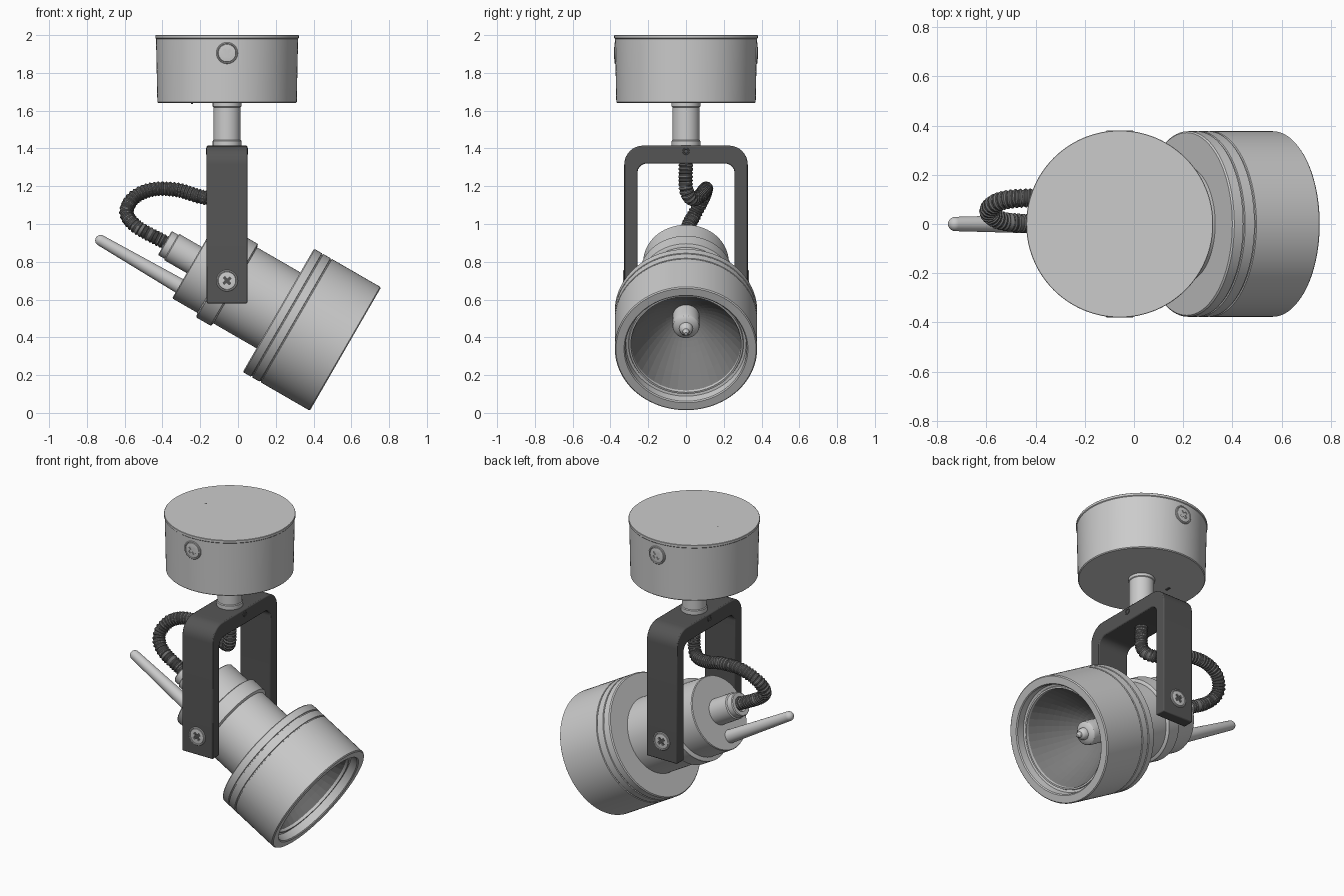
import bpy, bmesh, math
from mathutils import Matrix, Vector

if "Cube" in bpy.data.objects:
    bpy.data.objects.remove(bpy.data.objects["Cube"])

CX = -0.058                      # x of the hanging axis
I4 = Matrix.Identity(4)
LAMP = Matrix.Translation((CX, 0, 0.70)) @ Matrix.Rotation(math.radians(120), 4, 'Y')
STEM = Matrix.Translation((CX, 0, 0))


def material(name, v):
    m = bpy.data.materials.new(name)
    m.diffuse_color = (v, v, v, 1)
    m.use_nodes = True
    m.node_tree.nodes["Principled BSDF"].inputs["Base Color"].default_value = m.diffuse_color
    return m


DARK = material("dark_metal", 0.09)
HOSE = material("hose_grey", 0.16)
MIRROR = material("reflector_grey", 0.2)


def finish(name, bm, mat=I4, material=None, smooth=True, flip=False):
    bmesh.ops.remove_doubles(bm, verts=bm.verts, dist=1e-5)
    bmesh.ops.recalc_face_normals(bm, faces=bm.faces)
    if flip:
        bmesh.ops.reverse_faces(bm, faces=bm.faces)
    me = bpy.data.meshes.new(name)
    bm.to_mesh(me)
    bm.free()
    ob = bpy.data.objects.new(name, me)
    bpy.context.collection.objects.link(ob)
    ob.matrix_world = mat
    if material:
        me.materials.append(material)
    if smooth:
        smooth_parts.append(ob)
    return ob


smooth_parts = []


def lathe(name, profile, mat=I4, segs=72, **kw):
    """Revolve (radius, height) points about local z."""
    bm = bmesh.new()
    rings = []
    for r, h in profile:
        rings.append([bm.verts.new((r * math.cos(2 * math.pi * i / segs),
                                    r * math.sin(2 * math.pi * i / segs), h)) for i in range(segs)])
    for a, b in zip(rings, rings[1:]):
        for i in range(segs):
            j = (i + 1) % segs
            bm.faces.new((a[i], a[j], b[j], b[i]))
    return finish(name, bm, mat, **kw)


# Ceiling canopy with thin top rim, and its small pin
lathe("canopy", [(0, 2), (.378, 2), (.38, 1.998), (.38, 1.984), (.376, 1.98),
                 (.369, 1.645), (.364, 1.64), (0, 1.64)], STEM, 96)
bm = bmesh.new()
bmesh.ops.create_cube(bm, size=1, matrix=Matrix.Translation((-.243, .016, 1.8175))
                      @ Matrix.Diagonal((.012, .03, .365, 1)))
finish("canopy_pin", bm, material=DARK)

# Stem with two collars
lathe("stem", [(0, 1.66), (.076, 1.66), (.076, 1.622), (.072, 1.618), (.072, 1.445),
               (.076, 1.44), (.076, 1.41), (0, 1.41)], STEM, 48)

# U bracket: strip between outer and inner outline, extruded along x
half = [((.327, .58), (.257, .58))]
for i in range(9):
    a = math.radians(90 * i / 8)
    c, s = math.cos(a), math.sin(a)
    half.append(((.227 + .1 * c, 1.315 + .1 * s), (.207 + .05 * c, 1.27 + .05 * s)))
outline = half + [((-o[0], o[1]), (-n[0], n[1])) for o, n in reversed(half)]
bm = bmesh.new()
W = .1075
loops = [[bm.verts.new((x, *p)) for p in (o, n) for x in (-W, W)] for o, n in outline]
for a, b in zip(loops, loops[1:]):
    for i, j in ((0, 1), (1, 3), (3, 2), (2, 0)):
        bm.faces.new((a[i], a[j], b[j], b[i]))
for e in (loops[0], loops[-1]):
    bm.faces.new((e[0], e[1], e[3], e[2]))
bracket = finish("bracket", bm, STEM, material=DARK)
bev = bracket.modifiers.new("edge", 'BEVEL')
bev.width, bev.segments, bev.limit_method = .006, 2, 'ANGLE'
bev.angle_limit = math.radians(40)

# Small set screws on the bracket crossbar
for side in (-1, 1):
    m = Matrix.Translation((CX + side * W, 0, 1.385)) @ Matrix.Rotation(side * math.pi / 2, 4, 'Y')
    lathe("set_screw", [(0, .001), (.01, .001), (.012, .004), (.018, .004), (.02, -.01)], m, 24,
          material=DARK)

# Cross-head screws: two on the canopy, two at the bracket pivots
bm = bmesh.new()
t, l = .008, .026
pts = [(t, t), (t, l), (-t, l), (-t, t), (-l, t), (-l, -t), (-t, -t), (-t, -l), (t, -l), (t, -t), (l, -t), (l, t)]
face = bm.faces.new([bm.verts.new((x, y, -.014)) for x, y in pts])
ext = bmesh.ops.extrude_face_region(bm, geom=[face])
bmesh.ops.translate(bm, vec=(0, 0, .05), verts=[v for v in ext['geom'] if isinstance(v, bmesh.types.BMVert)])
cross = finish("cross_cutter", bm, Matrix.Rotation(math.radians(40), 4, 'Z'), smooth=False)
cross.data.transform(cross.matrix_world)
cross.matrix_world = I4
HEAD = [(0, -.03), (.057, -.03), (.057, -.001), (.054, .002), (.05, .002), (.048, -.003),
        (.046, .001), (.03, .003), (0, .003)]
head = lathe("screw_head", HEAD, I4, 40)
cut = head.modifiers.new("cross", 'BOOLEAN')
cut.operation, cut.object, cut.solver = 'DIFFERENCE', cross, 'EXACT'
bpy.context.view_layer.update()
screw_mesh = bpy.data.meshes.new_from_object(head.evaluated_get(bpy.context.evaluated_depsgraph_get()))
smooth_parts.remove(head)
for ob in (head, cross):
    bpy.data.objects.remove(ob)
for side in (-1, 1):
    for name, y, z in (("canopy_screw", .377, 1.905), ("pivot_screw", .331, .70)):
        ob = bpy.data.objects.new(name, screw_mesh.copy())
        bpy.context.collection.objects.link(ob)
        ob.matrix_world = Matrix.Translation((CX, side * y, z)) @ Matrix.Rotation(-side * math.pi / 2, 4, 'X')
        smooth_parts.append(ob)

# Lamp body: rear cap, pivot flange, neck
lathe("lamp_body", [(0, -.205), (.222, -.205), (.226, -.2), (.226, -.05), (.246, -.046), (.25, -.042),
                    (.25, .042), (.246, .046), (.232, .05), (.232, .32), (0, .32)], LAMP)

# Lamp head with two grooves and a recessed front lip
lathe("lamp_head", [(0, .314), (.371, .314), (.377, .32), (.377, .362), (.371, .364), (.371, .369),
                    (.377, .371), (.377, .415), (.371, .417), (.371, .422), (.377, .424), (.377, .718),
                    (.371, .724), (.328, .724), (.322, .718), (.318, .672), (.305, .668), (.302, .676),
                    (.292, .676), (.289, .655)], LAMP, 96)

# Faceted reflector bowl
bowl = []
for i in range(11):
    r = .29 - .023 * i
    bowl.append((r, .36 + .30 * (r / .29) ** 2))
lathe("reflector", bowl + [(0, .36)], LAMP, 40, material=MIRROR, smooth=False, flip=True)

# Bulb with nub
lathe("bulb", [(.07, .35), (.073, .47), (.069, .488), (.058, .499), (.036, .505), (.033, .525),
               (.026, .535), (.018, .54), (.016, .555), (.009, .564), (0, .566)], LAMP, 36)

# Cable gland and handle rod on the rear cap
lathe("cable_gland", [(.08, -.19), (.08, -.34), (.073, -.345), (.073, -.38), (.068, -.385), (.045, -.385),
                      (.04, -.365), (0, -.365)], LAMP @ Matrix.Translation((-.008, 0, 0)), 40)
tip = [(.029 * math.cos(a), -.686 - .029 * math.sin(a)) for a in [math.pi / 2 * i / 6 for i in range(7)]]
lathe("handle_rod", [(0, -.19), (.041, -.19)] + tip, LAMP @ Matrix.Translation((.15, 0, 0)), 32)

# Corrugated hose: smooth path resampled evenly, radius rippling along it
P = [Vector(p) for p in ((CX, 0, 1.34), (CX, 0, 1.19), (-.10, .03, 1.135), (-.2, .07, 1.145),
                         (-.32, .10, 1.18), (-.45, .105, 1.183), (-.55, .09, 1.14), (-.59, .05, 1.06),
                         (-.535, .012, .985), (-.39, 0, .905), (-.34, 0, .876))]
Q = [P[0]] + P + [P[-1]]
dense = []
for a, b, c, d in zip(Q, Q[1:], Q[2:], Q[3:]):
    for k in range(40):
        u = k / 40
        dense.append(.5 * (2 * b + (c - a) * u + (2 * a - 5 * b + 4 * c - d) * u ** 2
                           + (3 * b - a - 3 * c + d) * u ** 3))
path, run, step = [dense[0]], 0, .005
for a, b in zip(dense, dense[1:]):
    run += (b - a).length
    if run >= step:
        path.append(b)
        run -= step
cu = bpy.data.curves.new("hose", 'CURVE')
cu.dimensions, cu.bevel_depth, cu.bevel_resolution = '3D', 1, 4
cu.use_fill_caps = True
sp = cu.splines.new('POLY')
sp.points.add(len(path) - 1)
for i, p in enumerate(path):
    sp.points[i].co = (*p, 1)
    sp.points[i].radius = (.034, .039, .039, .034)[i % 4]
cu.materials.append(HOSE)
tmp = bpy.data.objects.new("hose_path", cu)
bpy.context.collection.objects.link(tmp)
bpy.context.view_layer.update()
me = bpy.data.meshes.new_from_object(tmp.evaluated_get(bpy.context.evaluated_depsgraph_get()))
bpy.data.objects.remove(tmp)
hose = bpy.data.objects.new("cable_hose", me)
bpy.context.collection.objects.link(hose)
smooth_parts.append(hose)

# Smooth shading with sharp edges kept
bpy.ops.object.select_all(action='DESELECT')
for ob in smooth_parts:
    ob.select_set(True)
bpy.context.view_layer.objects.active = smooth_parts[0]
bpy.ops.object.shade_smooth_by_angle(angle=math.radians(30))
